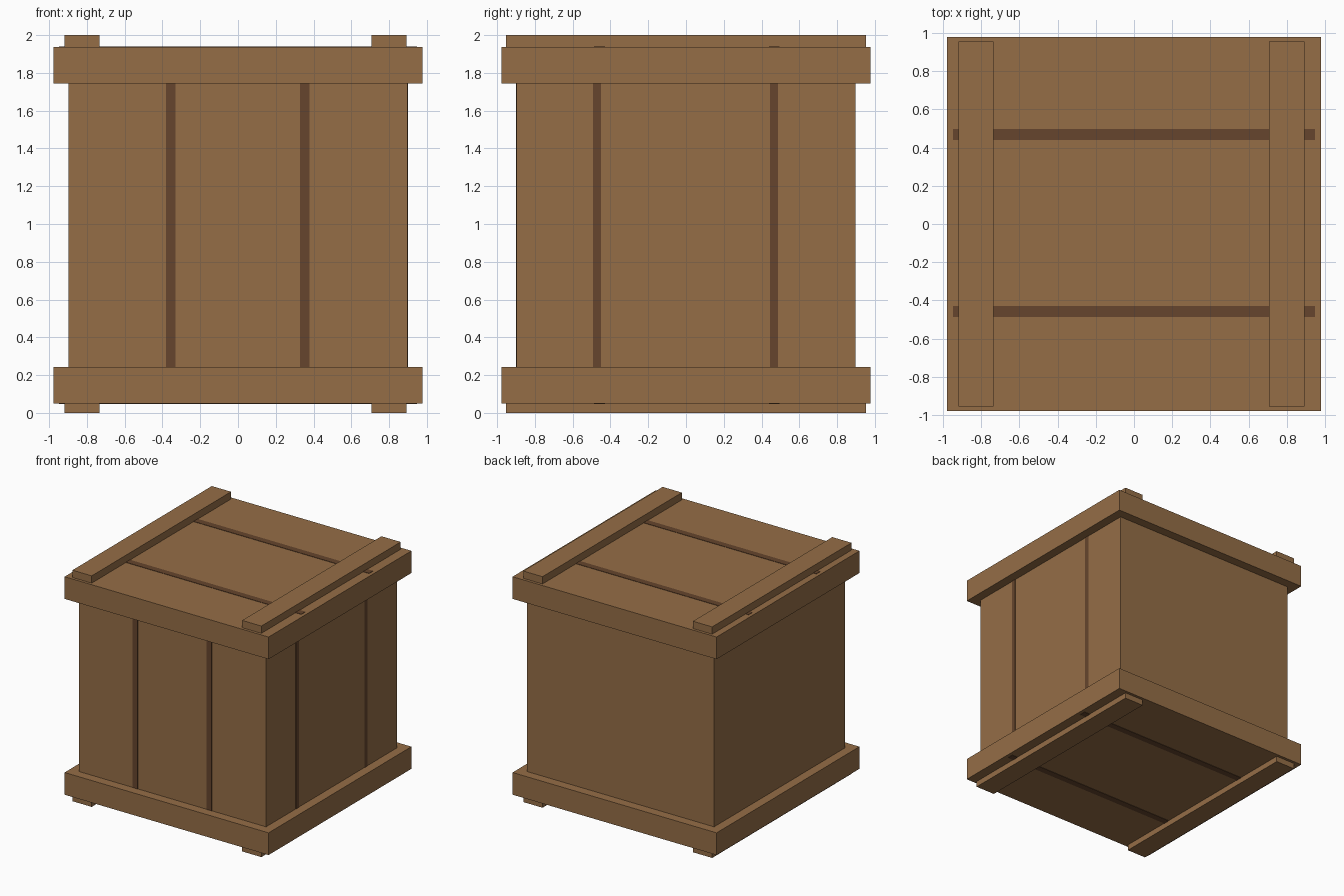
import bpy
import bmesh
from mathutils import Vector

cube = bpy.data.objects.get("Cube")
if cube:
    bpy.data.objects.remove(cube, do_unlink=True)


def material(name, colour):
    mat = bpy.data.materials.new(name)
    mat.use_nodes = True
    mat.diffuse_color = colour
    mat.node_tree.nodes["Principled BSDF"].inputs["Base Color"].default_value = colour
    return mat


wood = material("brown_wood", (0.30, 0.155, 0.062, 1))
gap = material("dark_gap", (0.133, 0.06, 0.026, 1))


def box(name, low, high, mat):
    """Box spanning two opposite corners."""
    low, high = Vector(low), Vector(high)
    bm = bmesh.new()
    bmesh.ops.create_cube(bm, size=1)
    bmesh.ops.scale(bm, vec=high - low, verts=bm.verts)
    bmesh.ops.translate(bm, vec=(low + high) / 2, verts=bm.verts)
    mesh = bpy.data.meshes.new(name)
    bm.to_mesh(mesh)
    bm.free()
    mesh.materials.append(mat)
    obj = bpy.data.objects.new(name, mesh)
    bpy.context.collection.objects.link(obj)
    return obj


BODY, RIM, SLAT = 0.897, 0.977, 0.953   # half widths
BASE, FLOOR, ROOF, LID = 0.05, 0.242, 1.745, 1.937   # heights
THIN = 0.003   # plate thickness

# Crate body with its base and lid
box("crate_body", (-BODY, -BODY, FLOOR), (BODY, BODY, ROOF), wood)
box("base_frame", (-RIM, -RIM, BASE), (RIM, RIM, FLOOR), wood)
box("lid_frame", (-RIM, -RIM, ROOF), (RIM, RIM, LID), wood)

# Slats across the lid and under the base
for side, x in (("right", -0.918), ("left", 0.707)):
    box(f"top_slat_{side}", (x, -SLAT, LID), (x + 0.184, SLAT, 2), wood)
    box(f"foot_slat_{side}", (x, -SLAT, 0), (x + 0.184, SLAT, BASE), wood)

# Dark gaps between planks on the front
for side, x in (("right", -0.357), ("left", 0.353)):
    box(f"front_gap_{side}", (x - 0.025, -BODY - THIN, FLOOR),
        (x + 0.025, -BODY, ROOF), gap)

# Dark gaps on the left side, the lid and the underside
for end, y in (("front", -0.472), ("back", 0.467)):
    box(f"side_gap_{end}", (BODY, y - 0.021, FLOOR),
        (BODY + THIN, y + 0.021, ROOF), gap)
for end, y in (("front", -0.458), ("back", 0.468)):
    box(f"lid_gap_{end}", (-0.947, y - 0.028, LID),
        (0.947, y + 0.028, LID + THIN), gap)
    box(f"base_gap_{end}", (-0.947, y - 0.028, BASE - THIN),
        (0.947, y + 0.028, BASE), gap)
